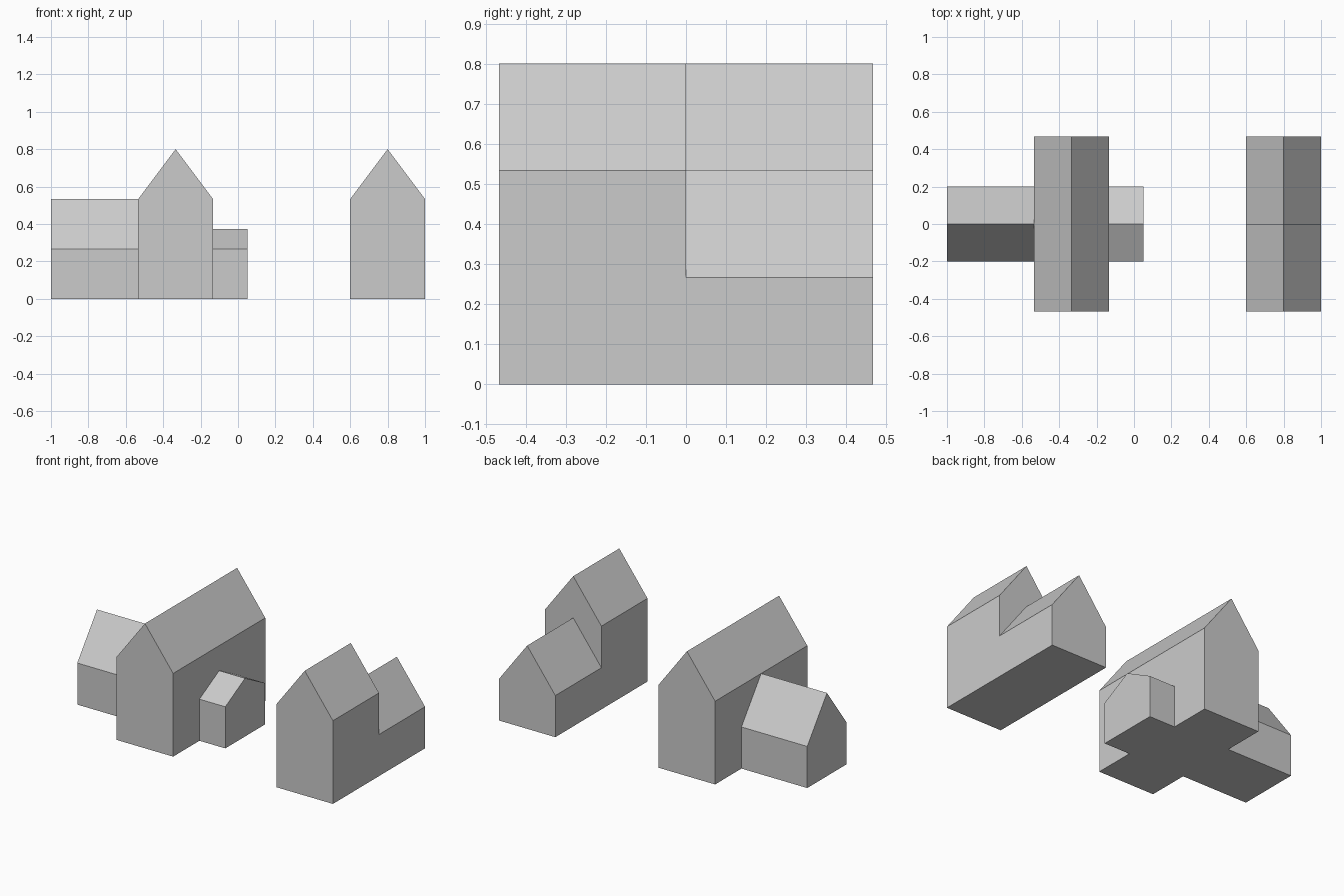
import bpy
import bmesh
from mathutils import Vector

if "Cube" in bpy.data.objects:
    bpy.data.objects.remove(bpy.data.objects["Cube"])

U = 2 / 15  # building module


def gabled_block(name, axis, start, end, centre, half_width, eave, ridge):
    """Five-sided gable profile extruded along its ridge axis ('x' or 'y')."""
    profile = [(-half_width, 0), (half_width, 0), (half_width, eave),
               (0, ridge), (-half_width, eave)]
    bm = bmesh.new()
    if axis == 'x':
        verts = [bm.verts.new((start, centre + w, z)) for w, z in profile]
        step = Vector((end - start, 0, 0))
    else:
        verts = [bm.verts.new((centre + w, start, z)) for w, z in profile]
        step = Vector((0, end - start, 0))
    face = bm.faces.new(verts)
    extruded = bmesh.ops.extrude_face_region(bm, geom=[face], use_keep_orig=True)
    moved = [g for g in extruded["geom"] if isinstance(g, bmesh.types.BMVert)]
    bmesh.ops.translate(bm, verts=moved, vec=step)
    bmesh.ops.recalc_face_normals(bm, faces=bm.faces)
    mesh = bpy.data.meshes.new(name)
    bm.to_mesh(mesh)
    bm.free()
    obj = bpy.data.objects.new(name, mesh)
    bpy.context.collection.objects.link(obj)
    return obj


def join_solid(body, part):
    """Merge a hidden part into the body as one clean solid."""
    mod = body.modifiers.new("join_" + part.name, 'BOOLEAN')
    mod.operation = 'UNION'
    mod.solver = 'EXACT'
    mod.object = part
    part.hide_render = True
    part.hide_viewport = True


L = 3.5 * U  # half length of both houses

# Main house with a long side wing and a low porch, ridges crossing
house = gabled_block("main_house", 'y', -L, L, -2.5 * U, 0.2, 4 * U, 6 * U)
wing = gabled_block("side_wing", 'x', -1, -2.5 * U, 0, 0.2, 2 * U, 4 * U)
porch = gabled_block("porch", 'x', -2.5 * U, 0.05, 0, 0.2, 2 * U, 2.8 * U)
join_solid(house, wing)
join_solid(house, porch)

# Stepped house: tall front half, low back half
tall = gabled_block("stepped_house", 'y', -L, 0, 0.8, 0.2, 4 * U, 6 * U)
low = gabled_block("low_back_half", 'y', -L / 2, L, 0.8, 0.2, 2 * U, 4 * U)
join_solid(tall, low)
